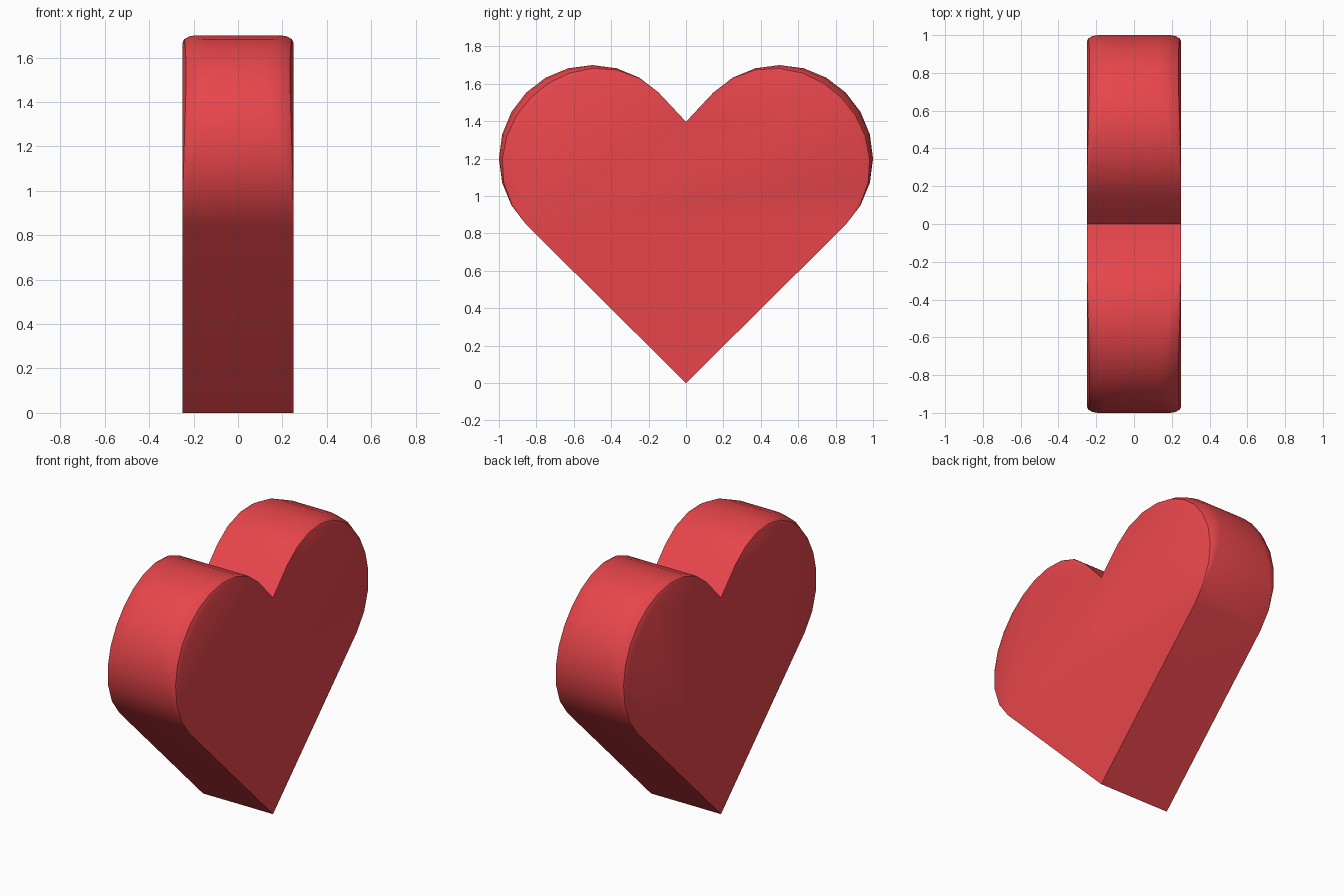
import bpy, bmesh
from math import cos, sin, radians, sqrt, pi

if "Cube" in bpy.data.objects:
    bpy.data.objects.remove(bpy.data.objects["Cube"])

HALF = 0.25      # half thickness
R = 0.5          # lobe radius
STEPS = 12       # segments per lobe
CY, CZ = 0.5, 1.2


def outline(t):
    """Heart outline in (x, y, z); t runs 0 (rim) to 1 (flat face) round the lobe edge."""
    lobe = []
    for i in range(STEPS + 1):
        a = radians(-45 + 180 * i / STEPS)
        fade = sin(pi * i / STEPS) ** 2          # rounding is deepest at the outer shoulder
        bx, br = 0.12 * fade, 0.07 * fade
        r = R - br * (1 - cos(t * pi / 2))
        x = HALF - bx * (1 - sin(t * pi / 2))
        lobe.append((x, CY + r * cos(a), CZ + r * sin(a)))
    tip = (HALF, 0, 0)
    notch = (HALF, 0, CZ + R * (sqrt(2) - 1) - 0.01)
    mirrored = [(x, -y, z) for x, y, z in reversed(lobe)]
    return [tip] + lobe + [notch] + mirrored


# Stack the outlines from one face to the other
levels = [0, 0.33, 0.67, 1]
loops = [[(-x, y, z) for x, y, z in outline(t)] for t in reversed(levels)]
loops += [outline(t) for t in levels]

bm = bmesh.new()
rings = [[bm.verts.new(p) for p in loop] for loop in loops]
n = len(rings[0])
for a, b in zip(rings, rings[1:]):
    for i in range(n):
        j = (i + 1) % n
        bm.faces.new((a[i], a[j], b[j], b[i]))

# Flat heart-shaped faces
bm.faces.new(list(reversed(rings[0])))
bm.faces.new(rings[-1])
bmesh.ops.remove_doubles(bm, verts=bm.verts, dist=0.0005)
bmesh.ops.recalc_face_normals(bm, faces=bm.faces)

mesh = bpy.data.meshes.new("heart")
bm.to_mesh(mesh)
bm.free()
heart = bpy.data.objects.new("heart", mesh)
bpy.context.collection.objects.link(heart)

# Red finish with smooth lobes
red = bpy.data.materials.new("red")
red.diffuse_color = (0.8, 0.06, 0.07, 1)
red.use_nodes = True
red.node_tree.nodes["Principled BSDF"].inputs["Base Color"].default_value = red.diffuse_color
mesh.materials.append(red)
bpy.context.view_layer.objects.active = heart
heart.select_set(True)
bpy.ops.object.shade_smooth_by_angle(angle=radians(35))
